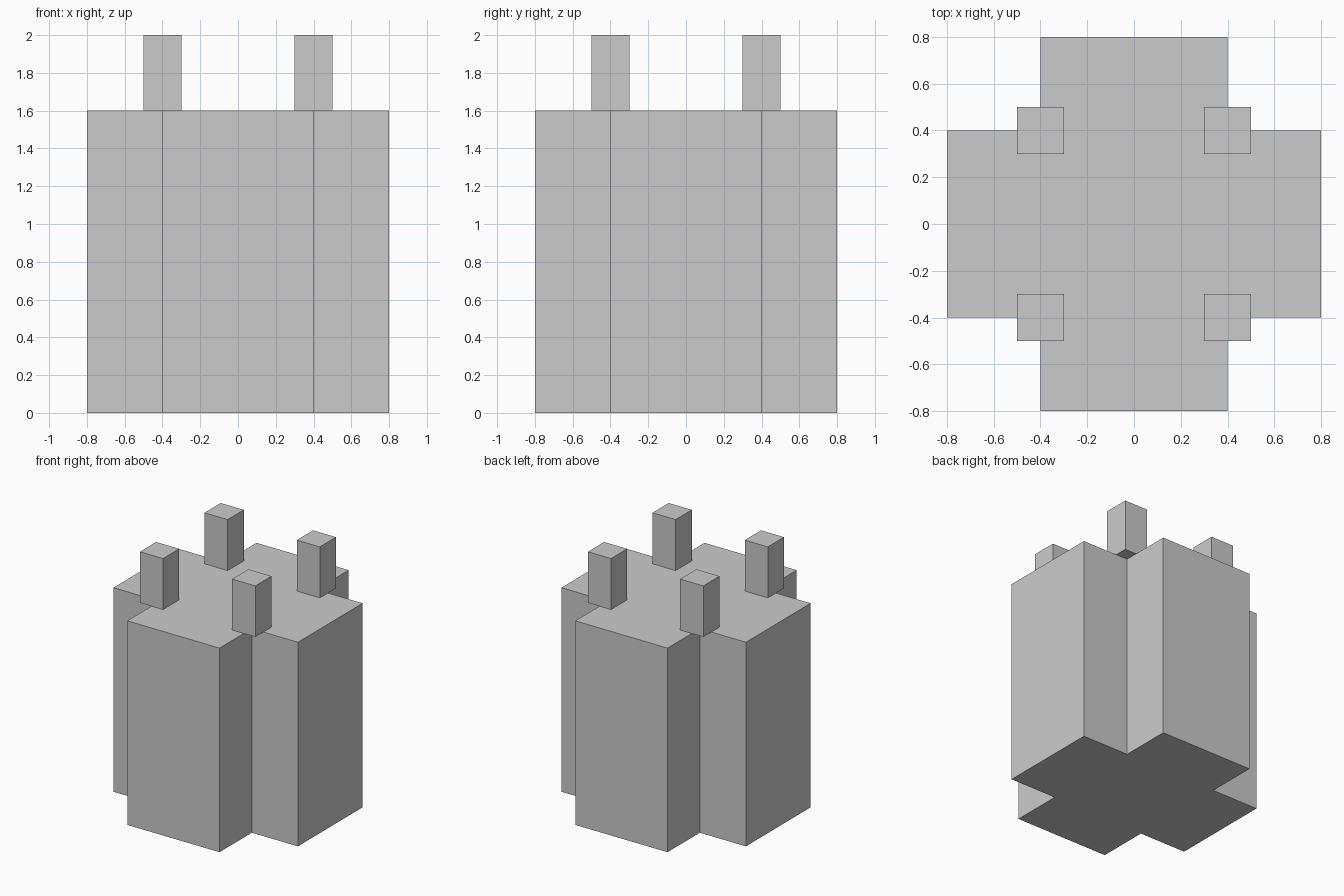
import bpy, bmesh

if "Cube" in bpy.data.objects:
    bpy.data.objects.remove(bpy.data.objects["Cube"])


def make_prism(name, outline, z0, z1):
    """Extrude a closed xy outline from z0 up to z1."""
    bm = bmesh.new()
    base = bm.faces.new([bm.verts.new((x, y, z0)) for x, y in outline])
    result = bmesh.ops.extrude_face_region(bm, geom=[base], use_keep_orig=True)
    top = [v for v in result["geom"] if isinstance(v, bmesh.types.BMVert)]
    bmesh.ops.translate(bm, verts=top, vec=(0, 0, z1 - z0))
    bmesh.ops.recalc_face_normals(bm, faces=bm.faces)
    mesh = bpy.data.meshes.new(name)
    bm.to_mesh(mesh)
    bm.free()
    obj = bpy.data.objects.new(name, mesh)
    bpy.context.collection.objects.link(obj)
    return obj


# Cross-shaped body: one arm profile turned in quarter steps
ARM, HALF = 0.8, 0.4
cross = []
x_pts = [(ARM, -HALF), (ARM, HALF), (HALF, HALF)]
for _ in range(4):
    cross += x_pts
    x_pts = [(-y, x) for x, y in x_pts]
make_prism("cross_body", cross, 0.0, 1.6)

# Four square posts standing over the inner corners of the cross
R = 0.1
for side, sx in (("left", -1), ("right", 1)):
    for end, sy in (("front", -1), ("back", 1)):
        cx, cy = sx * HALF, sy * HALF
        square = [(cx - R, cy - R), (cx + R, cy - R), (cx + R, cy + R), (cx - R, cy + R)]
        make_prism(f"{end}_{side}_post", square, 1.6, 2.0)
